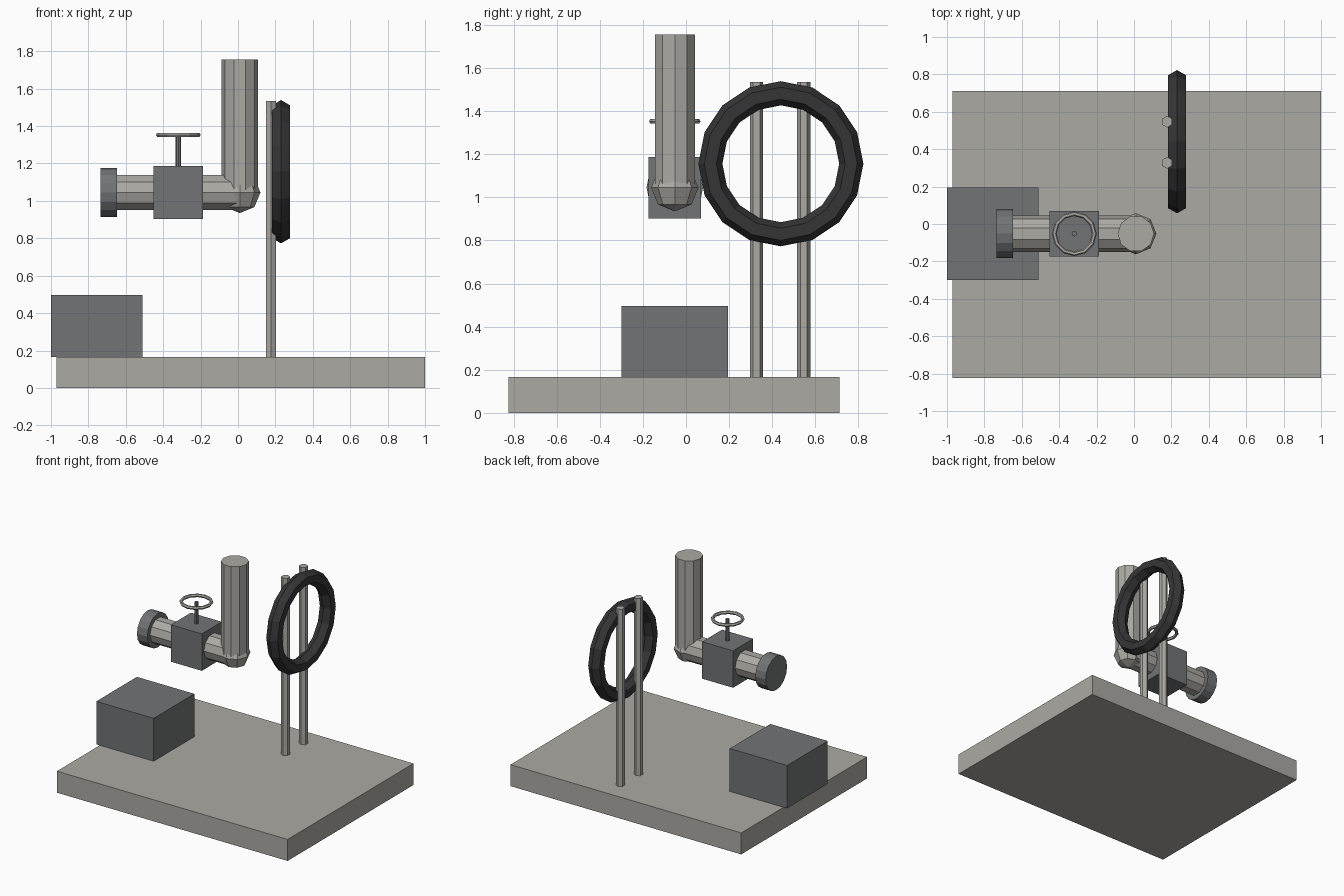
import bpy, bmesh, math
from mathutils import Matrix, Vector

if "Cube" in bpy.data.objects:
    bpy.data.objects.remove(bpy.data.objects["Cube"])


def material(name, rgb):
    m = bpy.data.materials.new(name)
    m.diffuse_color = (*rgb, 1)
    m.use_nodes = True
    m.node_tree.nodes["Principled BSDF"].inputs["Base Color"].default_value = m.diffuse_color
    return m


STONE = material("pale_grey", (0.41, 0.40, 0.37))
METAL = material("slate_grey", (0.165, 0.172, 0.178))
RUBBER = material("black_rubber", (0.036, 0.036, 0.036))


def finish(name, bm, mat):
    bmesh.ops.recalc_face_normals(bm, faces=bm.faces[:])
    me = bpy.data.meshes.new(name)
    bm.to_mesh(me)
    bm.free()
    me.materials.append(mat)
    ob = bpy.data.objects.new(name, me)
    bpy.context.collection.objects.link(ob)
    return ob


def box(name, lo, hi, mat):
    lo, hi = Vector(lo), Vector(hi)
    bm = bmesh.new()
    bmesh.ops.create_cube(bm, size=1, matrix=Matrix.Translation((lo + hi) / 2)
                          @ Matrix.Diagonal((*(hi - lo), 1)))
    return finish(name, bm, mat)


def rod(name, start, end, radius, sides, mat, first):
    """Prism from start to end; 'first' is the direction of its first corner."""
    start, end, u = Vector(start), Vector(end), Vector(first)
    v = (end - start).normalized().cross(u)
    bm = bmesh.new()
    rings = []
    for c in (start, end):
        rings.append([bm.verts.new(c + radius * (u * math.cos(a) + v * math.sin(a)))
                      for a in (math.tau * i / sides for i in range(sides))])
    for i in range(sides):
        j = (i + 1) % sides
        bm.faces.new((rings[0][i], rings[0][j], rings[1][j], rings[1][i]))
    bm.faces.new(rings[0])
    bm.faces.new(rings[1])
    return finish(name, bm, mat)


def ring(name, center, u, v, major, minor, n_major, n_minor, mat):
    """Faceted torus lying in the plane of u and v."""
    u, v, center = Vector(u), Vector(v), Vector(center)
    w = u.cross(v)
    bm = bmesh.new()
    grid = []
    for i in range(n_major):
        a = math.tau * i / n_major
        d = u * math.cos(a) + v * math.sin(a)
        grid.append([bm.verts.new(center + d * (major + minor * math.cos(b)) + w * minor * math.sin(b))
                     for b in (math.tau * k / n_minor for k in range(n_minor))])
    for i in range(n_major):
        p, q = grid[i], grid[(i + 1) % n_major]
        for k in range(n_minor):
            m = (k + 1) % n_minor
            bm.faces.new((p[k], q[k], q[m], p[m]))
    return finish(name, bm, mat)


X, Y, Z = (1, 0, 0), (0, 1, 0), (0, 0, 1)
PY, PZ = -0.052, 1.045          # pipe axis

# Ground slab and equipment block
box("base_slab", (-0.97, -0.823, 0), (1, 0.712, 0.166), STONE)
box("equipment_block", (-1, -0.30, 0.166), (-0.51, 0.195, 0.497), METAL)

# Posts carrying the ring
for i, y in enumerate((0.327, 0.547)):
    rod(f"post_{i + 1}", (0.177, y, 0.166), (0.177, y, 1.535), 0.031, 6, STONE, Y)
ring("rubber_ring", (0.23, 0.44, 1.156), Y, Z, 0.327, 0.056, 16, 6, RUBBER)

# Pipe run with elbow
rod("vertical_pipe", (0.01, PY, PZ), (0.01, PY, 1.755), 0.0975, 10, STONE, X)
rod("horizontal_pipe", (-0.70, PY, PZ), (0.01, PY, PZ), 0.0975, 10, STONE, Y)
bm = bmesh.new()
bmesh.ops.create_uvsphere(bm, u_segments=8, v_segments=4, radius=0.11,
                          matrix=Matrix.Translation((0.01, PY, PZ)))
finish("pipe_elbow", bm, STONE)
rod("pipe_flange", (-0.735, PY, PZ), (-0.647, PY, PZ), 0.131, 16, METAL, Y)

# Valve with hand wheel
box("valve_body", (-0.451, -0.174, 0.902), (-0.187, 0.070, 1.187), METAL)
rod("valve_stem", (-0.319, PY, 1.15), (-0.319, PY, 1.353), 0.0145, 8, METAL, X)
ring("hand_wheel", (-0.319, PY, 1.353), X, Y, 0.107, 0.0125, 12, 6, STONE)
